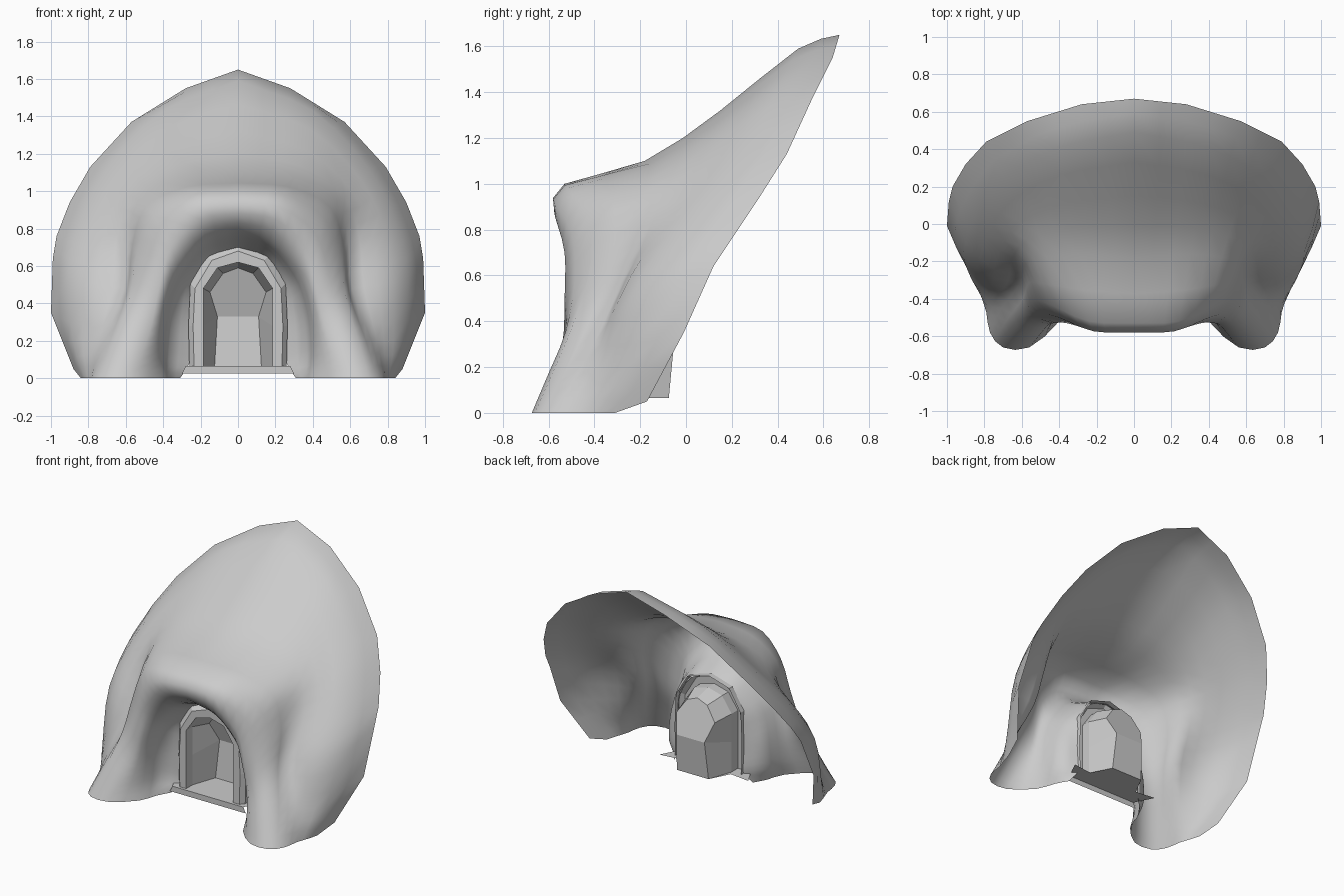
import bpy
import math
from mathutils import Vector

cube = bpy.data.objects.get("Cube")
if cube:
    bpy.data.objects.remove(cube, do_unlink=True)


def material(name, rgb):
    mat = bpy.data.materials.new(name)
    mat.use_nodes = True
    mat.diffuse_color = (*rgb, 1)
    mat.node_tree.nodes["Principled BSDF"].inputs["Base Color"].default_value = (*rgb, 1)
    return mat


stone = material("grey stone", (0.6, 0.6, 0.6))


def build(name, verts, faces, smooth_angle=None):
    mesh = bpy.data.meshes.new(name)
    mesh.from_pydata([tuple(v) for v in verts], [], faces)
    mesh.materials.append(stone)
    obj = bpy.data.objects.new(name, mesh)
    bpy.context.collection.objects.link(obj)
    if smooth_angle:
        bpy.ops.object.select_all(action="DESELECT")
        obj.select_set(True)
        bpy.context.view_layer.objects.active = obj
        bpy.ops.object.shade_smooth_by_angle(angle=math.radians(smooth_angle))
    return obj


def spline(points, t, straight=False):
    """Point at t in 0..1 along a smooth (or straight) path."""
    pts = [Vector(p) for p in points]
    s = t * (len(pts) - 1)
    i = min(int(s + 1e-6), len(pts) - 2)
    f = s - i
    b, c = pts[i], pts[i + 1]
    if straight:
        return b.lerp(c, f)
    a = pts[i - 1] if i else b * 2 - c
    d = pts[i + 2] if i + 2 < len(pts) else c * 2 - b
    return b + (c - a) * f / 2 + (a - b * 2.5 + c * 2 - d / 2) * f**2 + (
        (b - c) * 1.5 + (d - a) / 2) * f**3


def mirrored(half):
    """Half arch from crown to foot, completed across x = 0."""
    return [Vector((-p[0], p[1], p[2])) for p in reversed(half[1:])] + [Vector(p) for p in half]


def loft(rows):
    n = len(rows[0])
    faces = [(r * n + i, (r + 1) * n + i, (r + 1) * n + i + 1, r * n + i + 1)
             for r in range(len(rows) - 1) for i in range(n - 1)]
    return [p for row in rows for p in row], faces


# Cliff shell: half arches from crown to foot, back rim first
rim = [(0, .67, 1.65), (.28, .64, 1.55), (.57, .55, 1.37), (.79, .44, 1.13), (.9, .32, .94),
       (.97, .2, .76), (.99, .12, .64), (1, -.01, .35), (.88, -.17, .05), (.84, -.31, 0)]
upper = [(0, .49, 1.59), (.4, .41, 1.43), (.7, .24, 1.12), (.85, .03, .82),
         (.91, -.15, .54), (.88, -.27, .19), (.82, -.38, 0)]
slope = [(0, .15, 1.32), (.36, .11, 1.22), (.61, .01, 1), (.72, -.14, .76),
         (.75, -.29, .5), (.78, -.37, .2), (.79, -.47, 0)]
valley = [(0, -.18, 1.1), (.3, -.16, 1.07), (.53, -.19, .95), (.59, -.23, .73),
          (.61, -.32, .48), (.71, -.45, .21), (.77, -.58, 0)]
brow = [(0, -.53, 1), (.24, -.52, .98), (.45, -.43, .87), (.54, -.41, .67),
        (.58, -.48, .42), (.65, -.58, .18), (.7, -.66, 0)]
lip = [(0, -.575, .88), (.2, -.57, .85), (.36, -.53, .7), (.42, -.53, .5),
       (.46, -.54, .3), (.51, -.6, .14), (.56, -.66, 0)]
mouth = [(0, -.49, .79), (.17, -.48, .74), (.31, -.46, .58), (.37, -.46, .44),
         (.4, -.46, .28), (.41, -.48, .12), (.41, -.53, 0)]
passage = [(0, -.38, .735), (.16, -.37, .69), (.285, -.35, .54), (.335, -.34, .4),
           (.36, -.33, .26), (.37, -.34, .1), (.36, -.4, 0)]
throat = [(0, -.27, .69), (.15, -.27, .64), (.235, -.27, .5), (.25, -.27, .36),
          (.25, -.27, .2), (.26, -.27, .08), (.31, -.31, 0)]

STATIONS, STEPS = 18, 2
arches = [[spline(a, i / STATIONS, a is rim) for i in range(STATIONS + 1)]
          for a in (rim, upper, slope, valley, brow, lip, mouth, passage, throat)]
spans = (len(arches) - 1) * STEPS
rows = []
for r in range(spans + 1):
    half = [spline([a[i] for a in arches], r / spans) for i in range(STATIONS + 1)]
    for p in half:
        p.z = max(p.z, 0)
    half[0].x = 0
    rows.append(mirrored(half))
build("cliff_shell", *loft(rows), smooth_angle=60)


# Doorway frame: arch section swept from outer back edge round to inner back edge
inner = [(0, .62), (.11, .59), (.185, .48), (.185, .28), (.185, .065)]
outer = [(0, .68), (.14, .63), (.23, .48), (.24, .28), (.235, .065)]


def arch(profile, y, grow=0):
    return mirrored([(x + (grow if x else 0), y, z + (grow if z > .3 else 0)) for x, z in profile])


build("door_frame", *loft([arch(outer, -.25, .025), arch(outer, -.29, .025),
                           arch(outer, -.32), arch(inner, -.32), arch(inner, -.25)]))

# Niche behind the doorway, tapering to a bent back wall
back = mirrored([(0, -.13, .59), (.08, -.125, .56), (.15, -.11, .46), (.11, -.05, .33),
                 (.125, -.075, .065)])
verts, faces = loft([arch(inner, -.25), back])
n = len(back)
faces += [tuple(range(n + 1, 2 * n - 1)), (n, n + 1, 2 * n - 2, 2 * n - 1)]
build("niche", verts, faces)

# Floor sheet with a short front riser
edge = [(.28, -.34), (.35, -.2), (.2, -.22), (.125, -.075)]
top = [(x, y, .065) for x, y in edge] + [(-x, y, .065) for x, y in reversed(edge)]
riser = [(-.3, -.34, .025), (.3, -.34, .025)]
build("threshold_floor", top + riser, [tuple(range(8)), (0, 7, 8, 9)])
